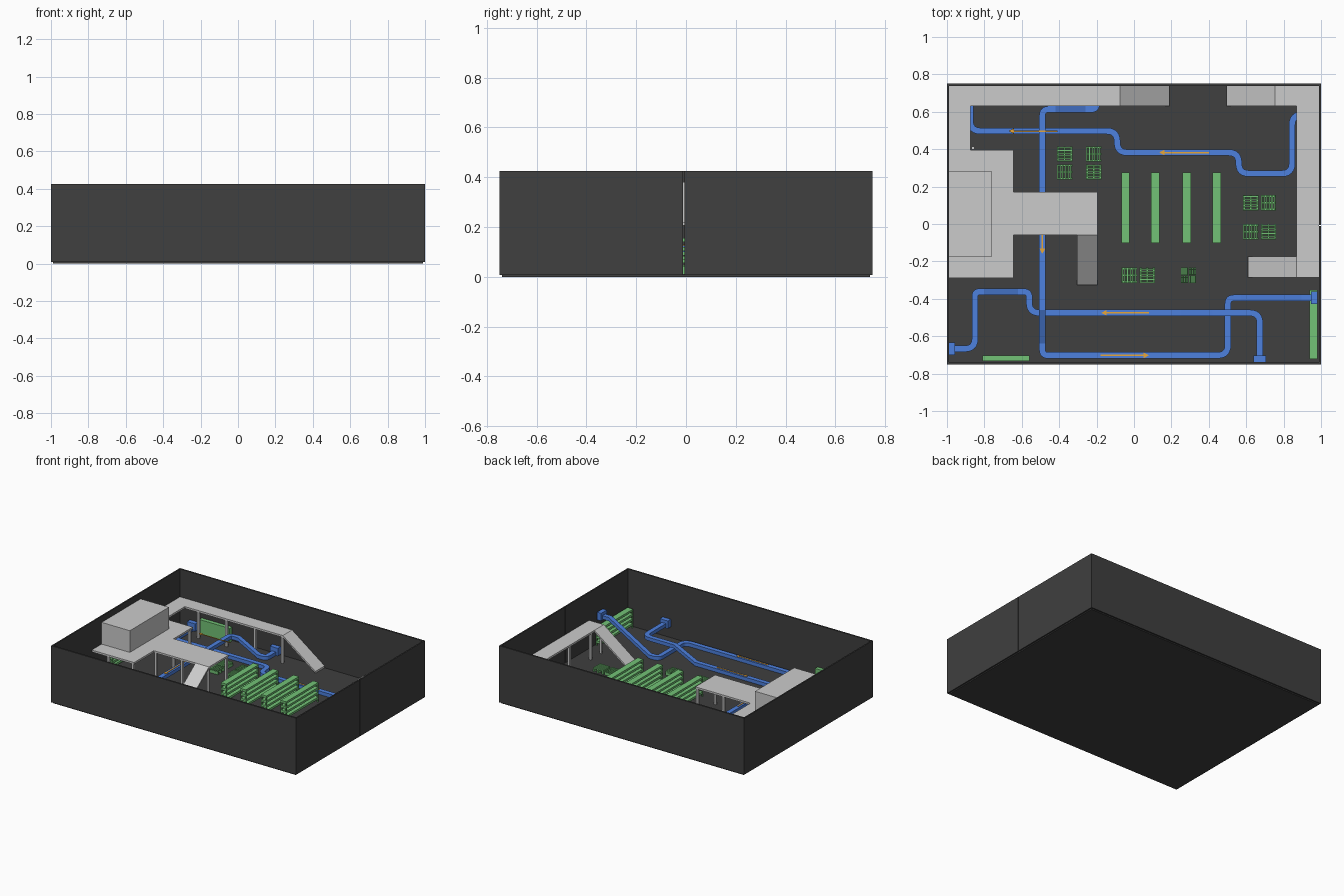
import bpy, bmesh
from mathutils import Vector

if "Cube" in bpy.data.objects:
    bpy.data.objects.remove(bpy.data.objects["Cube"])


def material(name, rgb):
    m = bpy.data.materials.new(name)
    m.diffuse_color = (*rgb, 1)
    m.use_nodes = True
    m.node_tree.nodes["Principled BSDF"].inputs["Base Color"].default_value = m.diffuse_color
    return m


DARK = material("dark_grey", (0.05, 0.05, 0.05))
GREEN = material("green", (0.17, 0.54, 0.18))
BLUE = material("blue", (0.075, 0.22, 0.74))
ORANGE = material("orange", (0.8, 0.38, 0.04))
FLOOR, DECK, THICK = 0.012, 0.22, 0.014


def finish(name, bm, mat=None):
    bmesh.ops.recalc_face_normals(bm, faces=bm.faces)
    me = bpy.data.meshes.new(name)
    bm.to_mesh(me)
    bm.free()
    ob = bpy.data.objects.new(name, me)
    bpy.context.collection.objects.link(ob)
    if mat:
        me.materials.append(mat)
    return ob


def add_box(bm, x0, x1, y0, y1, z0, z1):
    vs = bmesh.ops.create_cube(bm, size=1)["verts"]
    for v in vs:
        v.co = Vector((x1 if v.co.x > 0 else x0, y1 if v.co.y > 0 else y0, z1 if v.co.z > 0 else z0))


def boxes(name, items, mat=None):
    bm = bmesh.new()
    for b in items:
        add_box(bm, *b)
    return finish(name, bm, mat)


def prism(name, outline, offset, mat=None):
    """Closed outline of 3D points pushed along an offset."""
    bm = bmesh.new()
    f = bm.faces.new([bm.verts.new(p) for p in outline])
    r = bmesh.ops.extrude_face_region(bm, geom=[f])
    new = [g for g in r["geom"] if isinstance(g, bmesh.types.BMVert)]
    bmesh.ops.translate(bm, verts=new, vec=offset)
    return finish(name, bm, mat)


# Floor and outer walls (right wall is two panels with a narrow joint)
boxes("floor", [(-0.99, 0.99, -0.74, 0.74, 0, FLOOR)], DARK)
for s, n in ((-1, "front_wall"), (1, "back_wall")):
    ys = sorted((s * 0.75, s * 0.738))
    boxes(n, [(-1, 1, *ys, 0.008, 0.425)], DARK)
boxes("left_wall", [(-1, -0.99, -0.738, 0.738, 0.008, 0.425)], DARK)
boxes("right_wall", [(0.99, 1, -0.738, -0.012, 0.008, 0.425),
                     (0.99, 1, -0.006, 0.738, 0.008, 0.425)], DARK)

# Raised decks
left = [(-0.99, -0.29), (-0.645, -0.29), (-0.645, -0.06), (-0.195, -0.06), (-0.195, 0.17),
        (-0.645, 0.17), (-0.645, 0.395), (-0.875, 0.395), (-0.875, 0.63), (-0.075, 0.63),
        (-0.075, 0.738), (-0.99, 0.738)]
right = [(0.99, 0.738), (0.755, 0.738), (0.755, 0.63), (0.87, 0.63), (0.87, -0.285), (0.99, -0.285)]
for n, pts in (("left_deck", left), ("right_deck", right)):
    prism(n, [(x, y, DECK - THICK) for x, y in pts], (0, 0, THICK))
boxes("office_block", [(-0.99, -0.76, -0.175, 0.28, DECK, 0.38)])


# Ramps: slab from deck edge to floor
def ramp(name, top, foot, width):
    t = Vector((0, 0, -THICK))
    a, b = Vector((*top, DECK)), Vector((*foot, FLOOR + THICK))
    prism(name, [a, b, b + t, a + t], width)


ramp("back_ramp_left", (-0.075, 0.63), (0.19, 0.63), (0, 0.108, 0))
ramp("back_ramp_right", (0.755, 0.63), (0.495, 0.63), (0, 0.108, 0))
ramp("side_ramp", (0.87, -0.285), (0.61, -0.285), (0, 0.11, 0))
ramp("middle_ramp", (-0.305, -0.06), (-0.305, -0.325), (0.11, 0, 0))

# Deck posts
posts = [(x, 0.642) for x in (-0.085, -0.31, -0.54, -0.77)]
posts += [(x, y) for x in (-0.207, -0.42, -0.635) for y in (-0.048, 0.158)]
posts += [(-0.66, -0.278), (-0.66, 0.382), (-0.86, 0.407), (-0.86, -0.278)]
posts += [(0.882, y) for y in (-0.27, -0.15, 0.1, 0.35, 0.6)] + [(0.767, 0.642)]
h = 0.008
boxes("deck_posts", [(x - h, x + h, y - h, y + h, FLOOR, DECK - THICK) for x, y in posts])


# Conveyors: rectangular section swept along a rounded path
def conveyor(name, pts, w=0.034, t=0.026, r=0.055, seg=6):
    P = [Vector(p) for p in pts]
    path = [P[0]]
    for a, b, c in zip(P, P[1:], P[2:]):
        u, v = (a - b).normalized(), (c - b).normalized()
        if abs(u.xy.normalized().dot(v.xy.normalized())) > 0.9:
            path.append(b)
            continue
        k = min(r, (a - b).length * 0.48, (c - b).length * 0.48)
        s, e = b + u * k, b + v * k
        for i in range(seg + 1):
            f = i / seg
            q = s * (1 - f) ** 2 + b * 2 * f * (1 - f) + e * f * f
            path.append(q)
    path.append(P[-1])
    bm = bmesh.new()
    rings = []
    for i, p in enumerate(path):
        d = path[min(i + 1, len(path) - 1)] - path[max(i - 1, 0)]
        side = Vector((-d.y, d.x, 0)).normalized() * w / 2
        down = Vector((0, 0, -t))
        rings.append([bm.verts.new(q) for q in (p + side, p - side, p - side + down, p + side + down)])
    for a, b in zip(rings, rings[1:]):
        for j in range(4):
            bm.faces.new((a[j], a[(j + 1) % 4], b[(j + 1) % 4], b[j]))
    bm.faces.new(rings[0])
    bm.faces.new(rings[-1])
    finish(name, bm, BLUE)


L, H = 0.042, 0.125
conveyor("crossing_conveyor", [
    (-0.2, 0.735, L), (-0.2, 0.613, L), (-0.26, 0.613, L), (-0.42, 0.613, H), (-0.49, 0.613, H),
    (-0.49, -0.46, H), (-0.49, -0.64, L), (-0.49, -0.702, L), (0.502, -0.702, L),
    (0.502, -0.395, L), (0.57, -0.395, L), (0.895, -0.395, 0.23), (0.97, -0.395, 0.23)])
conveyor("front_conveyor", [
    (0.673, -0.725, H), (0.673, -0.475, H), (0.42, -0.475, H), (0.25, -0.475, L),
    (-0.56, -0.475, L), (-0.56, -0.362, L), (-0.62, -0.362, L), (-0.80, -0.362, H),
    (-0.85, -0.362, H), (-0.85, -0.667, H), (-0.975, -0.667, H)])
conveyor("back_conveyor", [
    (0.98, 0.585, L), (0.845, 0.585, L), (0.845, 0.27, L), (0.56, 0.27, L), (0.56, 0.382, L),
    (-0.09, 0.382, L), (-0.09, 0.497, L), (-0.875, 0.497, L), (-0.875, 0.735, L)])

# Wall ports where the conveyors end
for i, (x, y, z, along_x) in enumerate([
        (0.963, -0.395, 0.225, 1), (0.673, -0.72, 0.12, 0), (-0.973, -0.667, 0.12, 1),
        (-0.2, 0.72, 0.045, 0), (-0.875, 0.72, 0.045, 0), (0.972, 0.585, 0.045, 1)]):
    dx, dy = (0.017, 0.033) if along_x else (0.033, 0.017)
    boxes(f"conveyor_port_{i}", [(x - dx, x + dx, y - dy, y + dy, z - 0.028, z + 0.028)], BLUE)


# Direction arrows
def arrow(name, tail, tip, z):
    a, b = Vector((*tail, z)), Vector((*tip, z))
    d = (b - a).normalized()
    s = Vector((-d.y, d.x, 0))
    n = b - d * 0.028
    prism(name, [a + s * .004, n + s * .004, n + s * .015, b, n - s * .015, n - s * .004, a - s * .004],
          (0, 0, 0.003), ORANGE)


arrow("arrow_back_left", (-0.41, 0.497), (-0.67, 0.497), H + 0.002)
arrow("arrow_back_mid", (0.4, 0.382), (0.135, 0.382), L + 0.001)
arrow("arrow_middle", (-0.49, 0.1), (-0.49, -0.16), H + 0.001)
arrow("arrow_front", (0.08, -0.475), (-0.175, -0.475), L + 0.001)
arrow("arrow_front_edge", (-0.18, -0.702), (0.08, -0.702), L + 0.001)


# Shelf racks: slab shelves with slim end frames
def rack(name, x0, x1, y0, y1, top, levels=4):
    step = (top - FLOOR) / levels
    items = [(x0, x1, y0, y1, FLOOR + step * (i + 1) - 0.016, FLOOR + step * (i + 1)) for i in range(levels)]
    p = 0.008
    for x in (x0, x1 - p):
        for y in (y0, y1 - p):
            items.append((x, x + p, y, y + p, FLOOR, top - 0.004))
    boxes(name, items, GREEN)


for i, x in enumerate((-0.068, 0.092, 0.26, 0.42)):
    rack(f"centre_rack_{i}", x, x + 0.044, -0.102, 0.275, 0.155)
rack("right_wall_rack", 0.937, 0.982, -0.722, -0.352, 0.15)
rack("left_wall_rack", -0.985, -0.955, -0.1, 0.28, 0.13)
# Flat wall panels
boxes("front_wall_panel", [(-0.81, -0.56, -0.732, -0.703, FLOOR, 0.12)], GREEN)
boxes("back_wall_panel", [(-0.81, -0.56, 0.703, 0.732, FLOOR, 0.115)], GREEN)


# Slatted pallets
def pallet(name, x, y, turned, s=0.082, z=FLOOR):
    items = []

    def bar(a0, a1, b0, b1, z0, z1):
        q = (b0, b1, a0, a1) if turned else (a0, a1, b0, b1)
        items.append((x + q[0], x + q[1], y + q[2], y + q[3], z + z0, z + z1))
    n = 6
    for i in range(n):
        a = s * (i / n) * 1.02
        bar(0, s, a, a + s / n * 0.62, 0.02, 0.029)
    for i in range(3):
        a = (s - 0.012) * i / 2
        bar(a, a + 0.012, 0, s, 0, 0.02)
    boxes(name, items, GREEN)


spots = [(-0.412, 0.333, 0), (-0.412, 0.237, 1), (-0.256, 0.333, 1), (-0.256, 0.237, 0),
         (0.583, 0.073, 0), (0.678, 0.073, 1), (0.583, -0.083, 1), (0.678, -0.083, 0),
         (-0.067, -0.315, 1), (0.03, -0.315, 0)]
for i, (x, y, t) in enumerate(spots):
    pallet(f"pallet_{i}", x, y, t)
# Mixed pallet of four small slatted blocks
for i in range(4):
    pallet(f"small_pallet_{i}", 0.25 + 0.043 * (i % 2), -0.315 + 0.043 * (i // 2), (i + i // 2) % 2, s=0.039)
